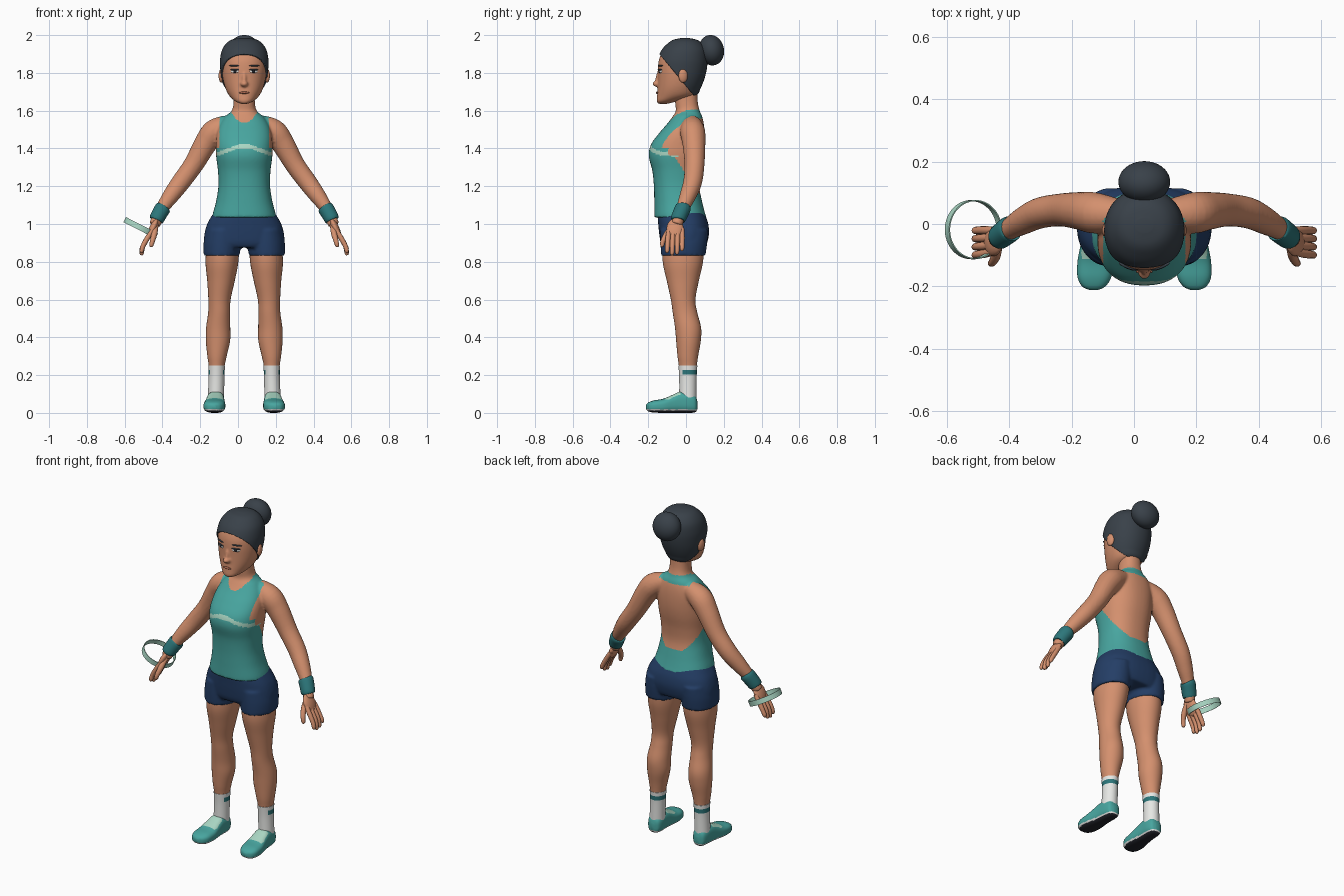
import bpy, bmesh, math
from mathutils import Vector, Matrix

if "Cube" in bpy.data.objects:
    bpy.data.objects.remove(bpy.data.objects["Cube"])

CX = 0.033  # body midline


def mat(name, r, g, b):
    m = bpy.data.materials.new(name)
    lin = [(c / 255 / 12.92) if c < 11 else ((c / 255 + 0.055) / 1.055) ** 2.4 for c in (r, g, b)]
    m.diffuse_color = (*lin, 1)
    m.use_nodes = True
    m.node_tree.nodes["Principled BSDF"].inputs["Base Color"].default_value = m.diffuse_color
    return m


SKIN = mat("skin", 212, 144, 110)
TEAL = mat("teal", 72, 166, 160)
BAND = mat("dark_teal", 44, 118, 122)
NAVY = mat("navy", 36, 62, 102)
HAIR = mat("charcoal_hair", 57, 65, 73)
MINT = mat("mint", 170, 215, 196)
WHITE = mat("white", 232, 233, 230)
SOLE = mat("sole_black", 34, 36, 44)
LIP = mat("lip_brown", 176, 108, 84)


def spline(rows, k):
    """Catmull-Rom resampling of parameter rows."""
    out = []
    for i in range(len(rows) - 1):
        p = [rows[max(i - 1, 0)], rows[i], rows[i + 1], rows[min(i + 2, len(rows) - 1)]]
        for j in range(k):
            t = j / k
            out.append([0.5 * (2 * b + (c - a) * t + (2 * a - 5 * b + 4 * c - d) * t * t
                        + (3 * b - a - 3 * c + d) * t ** 3) for a, b, c, d in zip(*p)])
    return out + [list(rows[-1])]


def skin_rings(bm, rings):
    vs = [[bm.verts.new(p) for p in r] for r in rings]
    n = len(vs[0])
    for a, b in zip(vs, vs[1:]):
        for i in range(n):
            bm.faces.new((a[i], a[(i + 1) % n], b[(i + 1) % n], b[i]))
    bm.faces.new(vs[0])
    bm.faces.new(vs[-1])


def oval(hw, hd, n, seg):
    f = lambda v: math.copysign(abs(v) ** (2 / n), v)
    return [(hw * f(math.cos(2 * math.pi * i / seg)), hd * f(math.sin(2 * math.pi * i / seg))) for i in range(seg)]


def column(bm, rows, s=1, n=2.0, seg=48, k=5, grow=0):
    """Upright loft; rows are z, centre x, half width, front y, back y."""
    rings = []
    for z, cx, hw, yf, yb in spline(rows, k):
        pts = oval(hw + grow, (yb - yf) / 2 + grow, n, seg)
        rings.append([(s * cx + x, (yf + yb) / 2 + y, z) for x, y in pts])
    skin_rings(bm, rings)


def tube(bm, rows, s=1, seg=20, k=5):
    """Round limb along a path; rows are x, y, z, radius."""
    pts = spline(rows, k)
    ps = [Vector(p[:3]) for p in pts]
    rings = []
    for i, p in enumerate(ps):
        t = (ps[min(i + 1, len(ps) - 1)] - ps[max(i - 1, 0)]).normalized()
        u = t.cross(Vector((0, 1, 0))).normalized()
        v = t.cross(u)
        ring = [p + u * x + v * y for x, y in oval(pts[i][3], pts[i][3], 2, seg)]
        rings.append([(s * q.x, q.y, q.z) for q in ring])
    skin_rings(bm, rings)


def ball(bm, loc, rad, rot=None, seg=24):
    m = Matrix.Translation(loc) @ (rot or Matrix()) @ Matrix.Diagonal((*rad, 1))
    bmesh.ops.create_uvsphere(bm, u_segments=seg, v_segments=seg // 2, radius=1, matrix=m)


def finish(name, bm, mats, rule=None, voxel=0, smooth=4, angle=60):
    bmesh.ops.recalc_face_normals(bm, faces=bm.faces)
    me = bpy.data.meshes.new(name)
    bm.to_mesh(me)
    bm.free()
    ob = bpy.data.objects.new(name, me)
    bpy.context.collection.objects.link(ob)
    bpy.ops.object.select_all(action='DESELECT')
    bpy.context.view_layer.objects.active = ob
    ob.select_set(True)
    if voxel:
        r = ob.modifiers.new("blend", 'REMESH')
        r.mode, r.voxel_size = 'VOXEL', voxel
        sm = ob.modifiers.new("soften", 'SMOOTH')
        sm.iterations = smooth
        for m in ("blend", "soften"):
            bpy.ops.object.modifier_apply(modifier=m)
    for m in mats:
        ob.data.materials.append(m)
    if rule:
        for p in ob.data.polygons:
            p.material_index = rule(p.center, p.normal)
    bpy.ops.object.shade_smooth_by_angle(angle=math.radians(angle))
    ob.location.x = CX
    return ob


# torso, neck and arms blended together, with the open-backed top painted on
bm = bmesh.new()
column(bm, [(1.035, 0, .17, -.168, .108), (1.06, 0, .165, -.168, .1), (1.12, 0, .149, -.168, .085),
            (1.2, 0, .137, -.17, .07), (1.28, 0, .139, -.178, .075), (1.36, 0, .149, -.197, .09),
            (1.42, 0, .15, -.186, .097), (1.48, 0, .145, -.143, .098), (1.53, 0, .128, -.1, .094),
            (1.57, 0, .1, -.07, .085), (1.6, 0, .066, -.054, .072), (1.65, 0, .056, -.058, .062),
            (1.74, 0, .056, -.06, .06)], n=2.3)
for s in (-1, 1):
    tube(bm, [(.08, .03, 1.53, .05), (.155, .035, 1.49, .066), (.205, .042, 1.425, .061), (.268, .045, 1.315, .053),
              (.335, .035, 1.222, .05), (.388, .01, 1.15, .044), (.43, -.015, 1.09, .035),
              (.453, -.033, 1.045, .031), (.475, -.05, .995, .03)], s)


def top_rule(c, n):
    ax, y, z = abs(c.x), c.y, c.z
    if ax > .175 or z > 1.605 or (z > 1.36 and ax > .146):
        return 0
    if ax < .16 and y < -.04 and abs(z - 1.41 + .35 * max(0, ax - .03)) < .011:
        return 2
    if y > 0 and z > 1.56 and ax < .1:
        return 1
    if z < 1.16 + 1.5 * max(0, .07 - y) and z < 1.4:
        return 1
    under_neck = z < 1.535 + 12 * ax * ax
    return int(y < -.05 + .6 * max(0, z - 1.45) and ax < .132 and under_neck)


finish("torso_and_arms", bm, [SKIN, TEAL, MINT], top_rule, voxel=.007)

# shorts
bm = bmesh.new()
column(bm, [(1.075, 0, .15, -.145, .09), (1.04, 0, .174, -.15, .105), (1.0, 0, .196, -.147, .118),
            (.95, 0, .21, -.142, .122), (.9, 0, .213, -.134, .112), (.875, 0, .2, -.12, .1)], n=2.4)
for s in (-1, 1):
    column(bm, [(.97, .112, .09, -.135, .115), (.9, .116, .099, -.135, .112), (.832, .12, .095, -.132, .103)], s)
finish("shorts", bm, [NAVY], voxel=.008, smooth=3)

for s, side in ((-1, "right"), (1, "left")):
    # bare leg
    bm = bmesh.new()
    column(bm, [(.9, .112, .085, -.122, .095), (.8, .118, .087, -.123, .09), (.7, .123, .073, -.102, .068),
                (.6, .131, .059, -.08, .05), (.53, .133, .058, -.07, .06), (.45, .138, .064, -.058, .08),
                (.38, .139, .064, -.052, .078), (.3, .144, .051, -.045, .064), (.23, .146, .04, -.036, .056),
                (.1, .148, .036, -.03, .05)], s)
    finish(side + "_leg", bm, [SKIN])

    # sock with a stripe
    bm = bmesh.new()
    column(bm, [(.25, .146, .044, -.04, .06), (.18, .147, .042, -.036, .056), (.07, .15, .043, -.036, .055)], s, k=12)
    finish(side + "_sock", bm, [WHITE, BAND], lambda c, n: int(.2 < c.z < .225 and abs(n.z) < .8 and c.y > -.02))

    # shoe lofted heel to toe: y, centre x, half width, bottom, top
    bm = bmesh.new()
    rings = []
    for y, cx, hw, lo, hi in spline([(.06, .15, .012, .02, .06), (.05, .15, .034, .004, .09), (.02, .15, .044, 0, .108),
                                     (-.03, .152, .047, 0, .112), (-.07, .154, .051, 0, .096),
                                     (-.12, .157, .057, 0, .075), (-.17, .16, .054, .002, .066),
                                     (-.2, .162, .037, .008, .055), (-.212, .162, .012, .02, .042)], 6):
        pts = oval(hw, (hi - lo) / 2, 2.7, 64)
        rings.append([(s * cx + x, y, (lo + hi) / 2 + z) for x, z in pts])
    skin_rings(bm, rings)

    def shoe_rule(c, n):
        if c.z < .012:
            return 2
        if c.z < .02:
            return 3
        return int(n.z > .6 and -.115 < c.y < -.03 and c.z > .07)
    finish(side + "_shoe", bm, [TEAL, MINT, SOLE, WHITE], shoe_rule)

    # hand with four fingers and a thumb
    bm = bmesh.new()
    lean = Matrix.Rotation(s * math.radians(-24), 4, 'Y')
    ball(bm, (s * .484, -.058, .975), (.02, .045, .058), lean)
    for i in range(4):
        y = -.095 + .025 * i
        tip = .835 + (.012, 0, .004, .022)[i]
        tube(bm, [(.482, y * .9 - .003, .975, .012), (.51, y, .93, .0135), (.535, y * 1.03, .885, .0125),
                  (.543, y * 1.05, tip + .01, .011), (.545, y * 1.05, tip, .005)], s, 12, 3)
    tube(bm, [(.468, -.065, .995, .014), (.475, -.1, .95, .0155), (.486, -.122, .91, .013),
              (.492, -.126, .885, .01), (.493, -.126, .878, .004)], s, 12, 3)
    finish(side + "_hand", bm, [SKIN])

    # wristband
    bm = bmesh.new()
    tube(bm, [(.427, -.014, 1.09, .037), (.431, -.016, 1.084, .042), (.449, -.03, 1.054, .041),
              (.464, -.042, 1.026, .039), (.467, -.044, 1.02, .034)], s, 28, 3)
    finish(side + "_wristband", bm, [BAND])

    # ear
    bm = bmesh.new()
    ball(bm, (s * .121, -.015, 1.785), (.014, .025, .037), Matrix.Rotation(s * .25, 4, 'Z'))
    finish(side + "_ear", bm, [SKIN])

    # eye, iris, lid line and brow
    turn = Matrix.Rotation(s * .38, 4, 'Z')
    for name, loc, rad, m in (("eye", (.05, -.1365, 1.808), (.024, .006, .0085), WHITE),
                              ("iris", (.049, -.1405, 1.808), (.01, .004, .0085), SOLE),
                              ("lash", (.051, -.1385, 1.817), (.027, .006, .004), HAIR),
                              ("brow", (.054, -.1355, 1.838), (.03, .007, .004), HAIR)):
        bm = bmesh.new()
        ball(bm, (s * loc[0], loc[1], loc[2]), rad, turn, 16)
        finish(side + "_" + name, bm, [m])

# head with nose
HEAD = [(1.636, 0, .016, -.145, -.1), (1.65, 0, .048, -.155, -.045), (1.68, 0, .08, -.153, .045),
        (1.72, 0, .1, -.15, .07), (1.77, 0, .113, -.149, .09), (1.82, 0, .119, -.149, .102),
        (1.87, 0, .12, -.143, .106), (1.92, 0, .11, -.122, .1), (1.955, 0, .088, -.09, .078),
        (1.975, 0, .06, -.06, .05), (1.984, 0, .02, -.02, .01)]
bm = bmesh.new()
column(bm, HEAD, n=2.1)
ball(bm, (0, -.154, 1.742), (.02, .023, .016))
ball(bm, (0, -.146, 1.77), (.012, .016, .045), Matrix.Rotation(-.15, 4, 'X'))
finish("head", bm, [SKIN], voxel=.006, smooth=3)

bm = bmesh.new()
ball(bm, (0, -.153, 1.695), (.027, .006, .006))
finish("lips", bm, [LIP])

# hair cap trimmed along a slanted hairline
bm = bmesh.new()
column(bm, HEAD, n=2.1, seg=64, k=8, grow=.008)
bmesh.ops.bisect_plane(bm, geom=bm.verts[:] + bm.edges[:] + bm.faces[:], plane_co=(0, 0, 1.73),
                       plane_no=(0, 1.2, 1), clear_inner=True)
cap = finish("hair_cap", bm, [HAIR])
thick = cap.modifiers.new("thickness", 'SOLIDIFY')
thick.thickness, thick.offset = .012, -1

# bun
bm = bmesh.new()
ball(bm, (0, .135, 1.92), (.083, .066, .081), Matrix.Rotation(.2, 4, 'X'), 40)
finish("hair_bun", bm, [HAIR])

# hand-held hoop
bm = bmesh.new()
R = Matrix.Translation((-.515 - CX, -.018, .98)) @ Matrix.Rotation(math.radians(27), 4, 'Y')
prof = [(.091, -.015), (.095, -.015), (.095, .015), (.091, .015)]
N = 64
vs = [[bm.verts.new(R @ Vector((r * math.cos(2 * math.pi * i / N), r * math.sin(2 * math.pi * i / N), z)))
       for r, z in prof] for i in range(N)]
for i in range(N):
    for j in range(4):
        a, b = vs[i], vs[(i + 1) % N]
        bm.faces.new((a[j], b[j], b[(j + 1) % 4], a[(j + 1) % 4]))
finish("hoop", bm, [MINT], angle=40)
